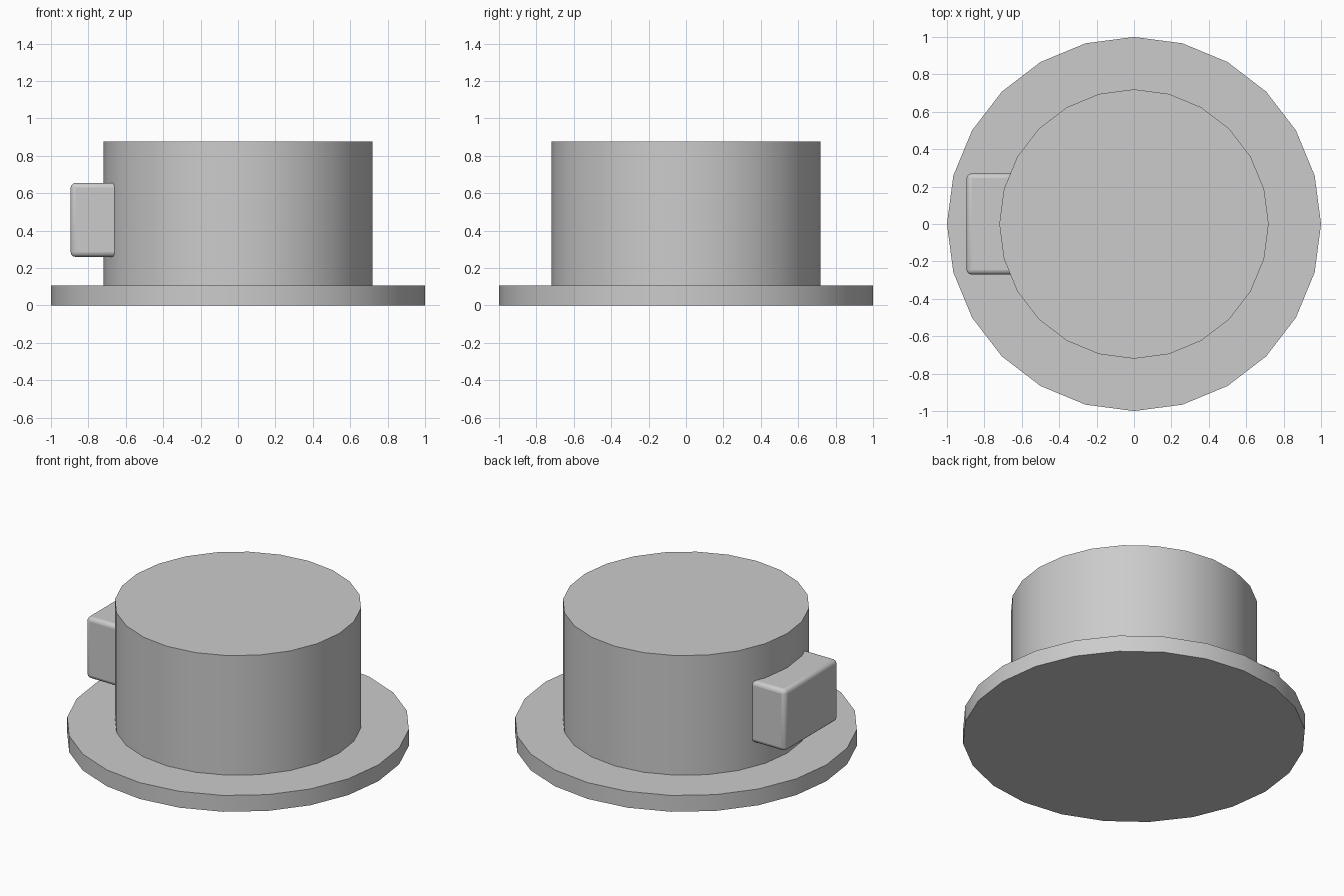
import bpy
import math

cube = bpy.data.objects.get("Cube")
if cube:
    bpy.data.objects.remove(cube, do_unlink=True)

# Single plain grey
GREY = (0.6, 0.6, 0.6, 1.0)
grey = bpy.data.materials.new("plain grey")
grey.use_nodes = True
grey.diffuse_color = GREY
grey.node_tree.nodes["Principled BSDF"].inputs["Base Color"].default_value = GREY


def finish(name):
    obj = bpy.context.object
    obj.name = name
    obj.data.materials.append(grey)
    bpy.ops.object.shade_smooth_by_angle(angle=math.radians(35))
    return obj


def disc(name, radius, bottom, top):
    bpy.ops.mesh.primitive_cylinder_add(
        vertices=24, radius=radius, depth=top - bottom,
        location=(0, 0, (bottom + top) / 2))
    return finish(name)


# Wide flat base and tall drum
disc("base_flange", 1.0, 0.0, 0.105)
disc("drum", 0.72, 0.09, 0.875)

# Rounded block set into the side of the drum
bpy.ops.mesh.primitive_cube_add(size=1, location=(-0.745, 0, 0.457))
block = bpy.context.object
block.scale = (0.3, 0.54, 0.395)
bpy.ops.object.transform_apply(location=False, rotation=False, scale=True)
bevel = block.modifiers.new("rounded edges", "BEVEL")
bevel.width = 0.025
bevel.segments = 3
finish("side_block")
